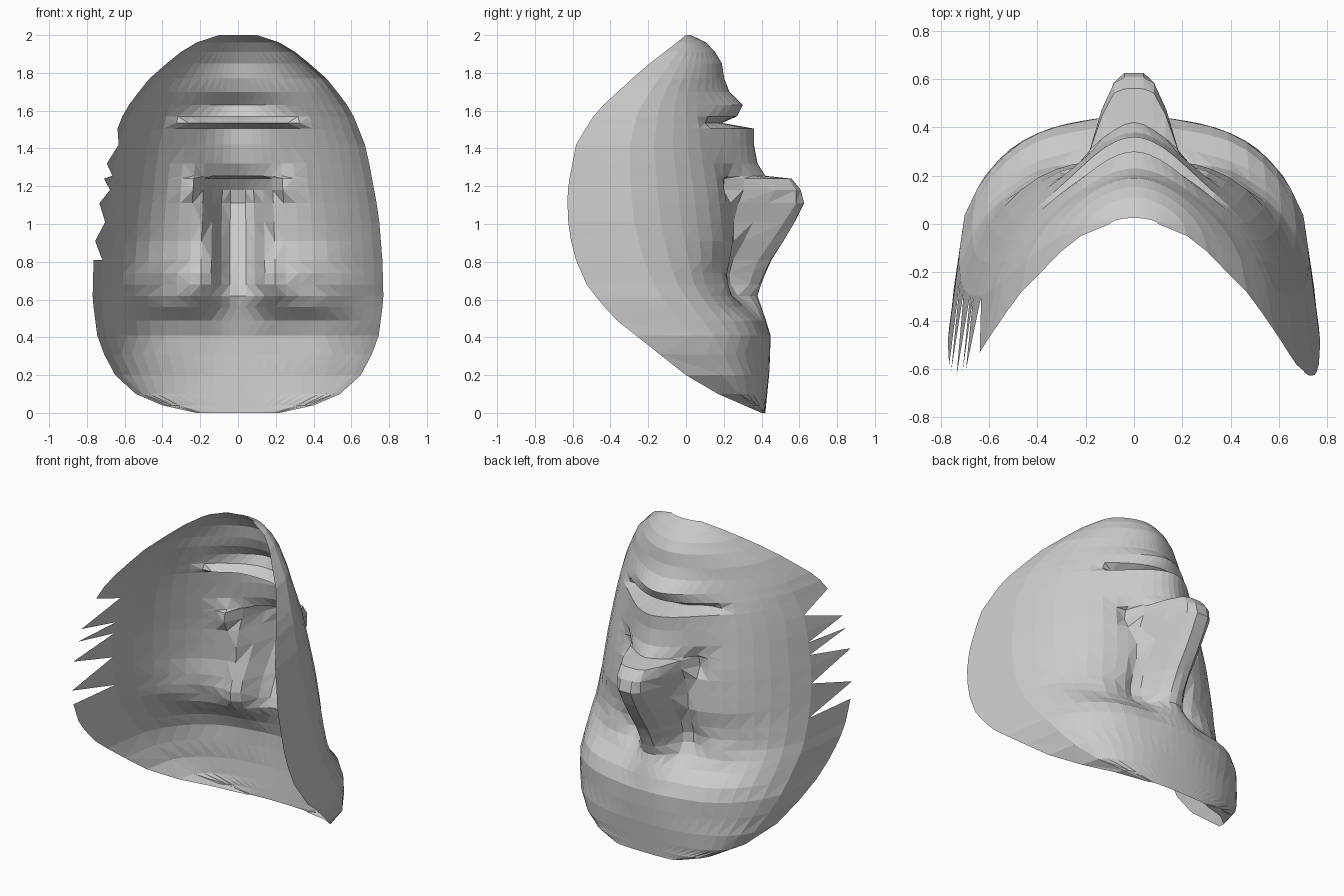
import bpy, bmesh, math, random

random.seed(4)


def lerp_keys(keys, z):
    for (a, va), (b, vb) in zip(keys, keys[1:]):
        if z <= b:
            return va + (vb - va) * (z - a) / (b - a)
    return keys[-1][1]


def bump(x, z, cx, cz, sx, sz):
    return math.exp(-((abs(x) - cx) / sx) ** 2 - ((z - cz) / sz) ** 2)


# Outline half width and rim depth (face is upside down, chin at the top)
WIDTH = [(0, .22), (.04, .40), (.1, .54), (.2, .65), (.37, .74), (.6, .77), (.8, .765),
         (1.05, .745), (1.4, .68), (1.6, .60), (1.76, .48), (1.9, .32), (1.96, .22), (2, .1)]
RIM = [(0, .40), (.1, .17), (.2, 0), (.5, -.38), (.67, -.52), (.85, -.6), (1.05, -.63),
       (1.2, -.625), (1.43, -.58), (1.6, -.47), (1.82, -.23), (2, 0)]
# Midline profile: forehead, bridge, nose, lips, chin
MID = [(0, .42), (.2, .44), (.4, .45), (.62, .39), (.8, .45), (1, .57), (1.12, .63),
       (1.2, .6), (1.24, .56), (1.255, .42), (1.35, .36), (1.505, .36), (1.535, .19),
       (1.57, .27), (1.63, .30), (1.72, .21), (1.85, .19), (1.95, .13), (2, .025)]
# Underlying cheek level, half width of the middle features, cross-section roundness
BASE = [(0, .42), (.2, .44), (.4, .44), (.5, .41), (.65, .34), (.8, .29), (1, .27),
        (1.2, .28), (1.5, .25), (1.7, .19), (1.85, .17), (1.95, .12), (2, .025)]
FEATURE = [(0, .3), (.4, .25), (.6, .15), (.8, .16), (1, .19), (1.2, .22), (1.25, .23),
           (1.26, .34), (1.53, .38), (1.63, .36), (2, .3)]
ROUND = [(0, 2.4), (.8, 2.3), (1.2, 2.1), (1.6, 1.9), (2, 1.8)]

ROWS = [0, .04, .1, .2, .31, .41, .49, .56, .62, .68, .74, .81, .91, 1.01, 1.11, 1.18, 1.24,
        1.255, 1.32, 1.42, 1.505, 1.535, 1.57, 1.63, 1.70, 1.77, 1.85, 1.91, 1.96, 2]
HALF = [0, .055, .115, .185, .255, .33, .42, .52, .62, .71, .79, .87, .94, 1]
COLS = [-s for s in reversed(HALF[1:])] + HALF


def surface(s, z):
    w, r = lerp_keys(WIDTH, z), lerp_keys(RIM, z)
    base, a = lerp_keys(BASE, z), abs(s)
    x, n = w * s, lerp_keys(ROUND, z)
    y = r + (base - r) * max(0, 1 - a ** n) ** (1 / n)
    # nose, lips and chin ridge
    t = min(1, max(0, (1 - abs(x) / lerp_keys(FEATURE, z)) / (.75 if z < 1.25 else 1)))
    y += (lerp_keys(MID, z) - base) * t * t * (3 - 2 * t)
    # eye socket, inner eye corner, eyeball, outer brow, cheek
    y -= .13 * bump(x, z, .32, .66, .21, .13)
    y -= .05 * bump(x, z, .17, .74, .05, .14)
    y += .08 * bump(x, z, .36, .67, .12, .09)
    y += .03 * bump(x, z, .42, .47, .2, .07)
    y += .02 * bump(x, z, .42, 1.0, .18, .18)
    # nostril wing and its fold, mouth corner, fold between lip and chin
    y += .04 * bump(x, z, .15, 1.18, .05, .07)
    y -= .05 * bump(x, z, .24, 1.2, .05, .06)
    y -= .05 * bump(x, z, .24, 1.535, .08, .02)
    return x, y, z


# Mask shell
bm = bmesh.new()
grid = [[bm.verts.new(surface(s, z)) for s in COLS] for z in ROWS]
last = len(COLS) - 1
for j in range(len(ROWS) - 1):
    for i in range(last):
        a, b = grid[j][i], grid[j][i + 1]
        c, d = grid[j + 1][i + 1], grid[j + 1][i]
        if i == 0 and .75 < ROWS[j] < 1.48:
            # ragged left rim: wide teeth spanning two rows each
            bm.faces.new((d, c, b) if j % 2 else (c, b, a))
        elif (i < last / 2) == (j % 2 == 0):
            bm.faces.new((c, b, a))
            bm.faces.new((d, c, a))
        else:
            bm.faces.new((d, b, a))
            bm.faces.new((d, c, b))

loose = [v for v in bm.verts if not v.link_faces]
bmesh.ops.delete(bm, geom=loose, context='VERTS')

mesh = bpy.data.meshes.new("face_mask")
bm.to_mesh(mesh)
bm.free()
mask = bpy.data.objects.new("face_mask", mesh)
bpy.context.collection.objects.link(mask)
